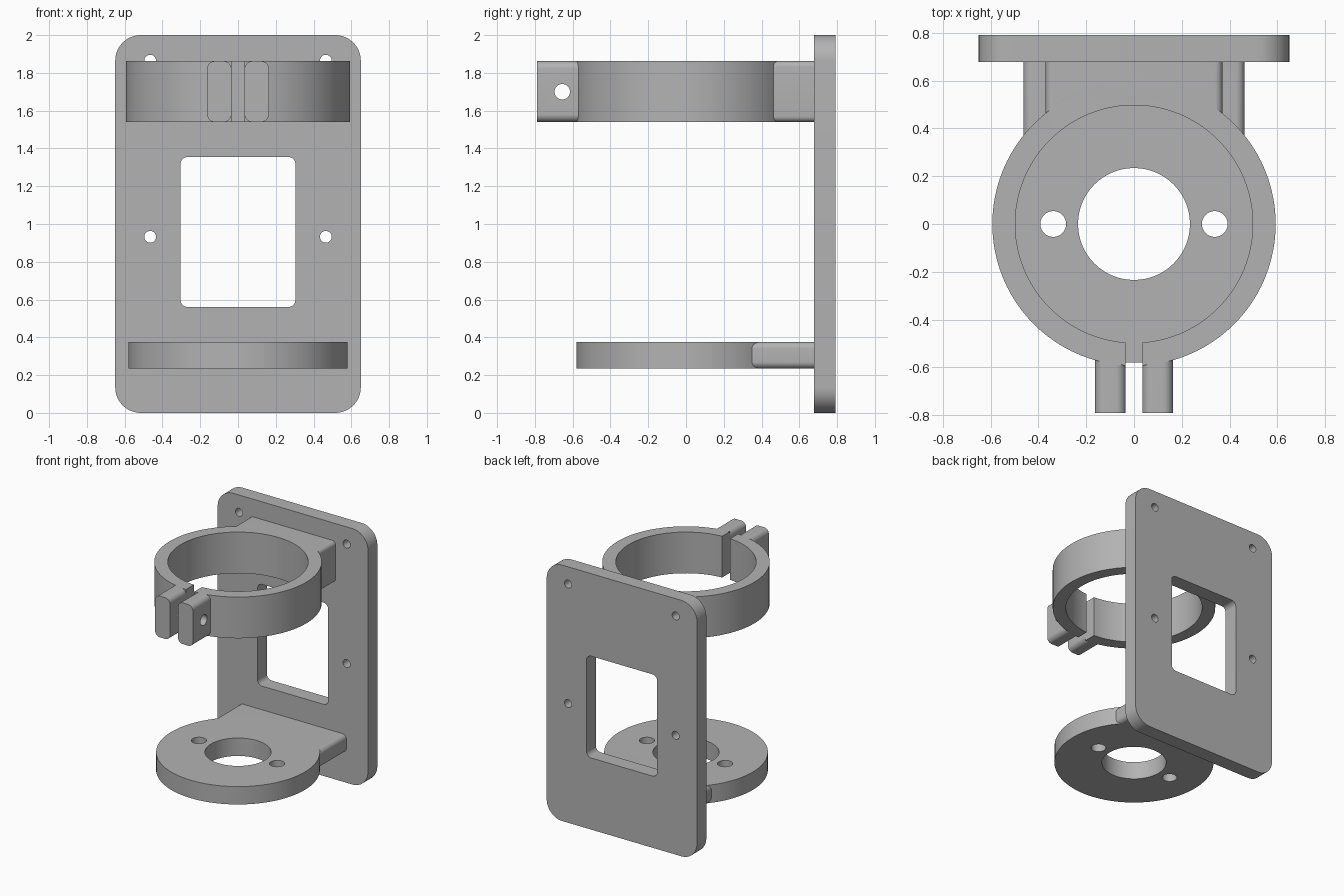
import bpy
from math import sin, cos, pi, radians
import bmesh
from mathutils import Vector

cube = bpy.data.objects.get("Cube")
if cube:
    bpy.data.objects.remove(cube, do_unlink=True)

grey = bpy.data.materials.new("plain_grey")
grey.use_nodes = True
colour = (0.45, 0.45, 0.45, 1)
grey.diffuse_color = colour
grey.node_tree.nodes["Principled BSDF"].inputs["Base Color"].default_value = colour


def circle(r, cx=0, cy=0, n=96):
    return [(cx + r * cos(2 * pi * i / n), cy + r * sin(2 * pi * i / n)) for i in range(n)]


def rounded(x0, x1, y0, y1, r, n=8):
    """Outline of a rectangle with rounded corners."""
    corners = [(x1 - r, y1 - r), (x0 + r, y1 - r), (x0 + r, y0 + r), (x1 - r, y0 + r)]
    return [(cx + r * cos(pi / 2 * (k + i / n)), cy + r * sin(pi / 2 * (k + i / n)))
            for k, (cx, cy) in enumerate(corners) for i in range(n + 1)]


def prism(name, outline, axis, lo, hi):
    """Extrude an outline along an axis; the outline lies in the other two axes."""
    place = {"x": lambda a, b, t: (t, a, b),
             "y": lambda a, b, t: (a, t, b),
             "z": lambda a, b, t: (a, b, t)}[axis]
    bm = bmesh.new()
    face = bm.faces.new([bm.verts.new(place(a, b, lo)) for a, b in outline])
    side = bmesh.ops.extrude_face_region(bm, geom=[face])["geom"]
    move = Vector(place(0, 0, hi - lo))
    bmesh.ops.translate(bm, vec=move, verts=[g for g in side if isinstance(g, bmesh.types.BMVert)])
    bmesh.ops.recalc_face_normals(bm, faces=bm.faces)
    mesh = bpy.data.meshes.new(name)
    bm.to_mesh(mesh)
    bm.free()
    mesh.materials.append(grey)
    obj = bpy.data.objects.new(name, mesh)
    bpy.context.collection.objects.link(obj)
    return obj


def combine(target, tools, operation):
    """Apply boolean tools to the target and remove them."""
    bpy.context.view_layer.objects.active = target
    for tool in tools:
        tool.hide_render = True
        mod = target.modifiers.new(operation.lower(), "BOOLEAN")
        mod.operation, mod.object, mod.solver = operation, tool, "EXACT"
        bpy.ops.object.modifier_apply(modifier=mod.name)
        bpy.data.objects.remove(tool, do_unlink=True)


def finish(obj):
    bpy.ops.object.select_all(action="DESELECT")
    obj.select_set(True)
    bpy.context.view_layer.objects.active = obj
    bpy.ops.object.shade_smooth_by_angle(angle=radians(30))


PLATE_FRONT, PLATE_BACK = 0.677, 0.792

# Mounting plate with window and four screw holes
plate = prism("back_plate", rounded(-0.65, 0.65, 0, 2, 0.135, 12), "y", PLATE_FRONT, PLATE_BACK)
cuts = [prism("window_cutter", rounded(-0.305, 0.305, 0.56, 1.355, 0.04), "y", 0.5, 1)]
cuts += [prism("screw_cutter", circle(0.031, x, z, 32), "y", 0.5, 1)
         for x in (-0.465, 0.465) for z in (0.932, 1.865)]
combine(plate, cuts, "DIFFERENCE")
finish(plate)

# Lower shelf: disc with rounded neck to the plate
LOW, HIGH = 0.235, 0.375
shelf = prism("lower_shelf", circle(0.58), "z", LOW, HIGH)
combine(shelf, [prism("shelf_neck", rounded(-0.463, 0.463, LOW, HIGH, 0.035), "y", 0.2, PLATE_FRONT)], "UNION")
combine(shelf, [prism("bore_cutter", circle(0.234), "z", 0, 1)]
        + [prism("bolt_cutter", circle(0.054, x, 0, 32), "z", 0, 1) for x in (-0.338, 0.338)], "DIFFERENCE")
finish(shelf)

# Upper clamp: split ring with neck and two pinch tabs
LOW, HIGH = 1.54, 1.862
clamp = prism("clamp_ring", circle(0.593), "z", LOW, HIGH)
parts = [prism("clamp_neck", rounded(-0.37, 0.37, LOW, HIGH, 0.03), "y", 0.3, PLATE_FRONT)]
parts += [prism("clamp_tab", rounded(min(a, b), max(a, b), LOW, HIGH, 0.04), "y", -0.79, -0.54)
          for a, b in ((-0.163, -0.035), (0.035, 0.163))]
combine(clamp, parts, "UNION")
slot = [(-0.035, -0.9), (0.035, -0.9), (0.035, -0.3), (-0.035, -0.3)]
combine(clamp, [prism("ring_cutter", circle(0.497), "z", 1, 2.2),
                prism("slot_cutter", slot, "z", 1, 2.2),
                prism("pinch_bolt_cutter", circle(0.041, -0.655, 1.7, 32), "x", -0.5, 0.5)], "DIFFERENCE")
finish(clamp)
